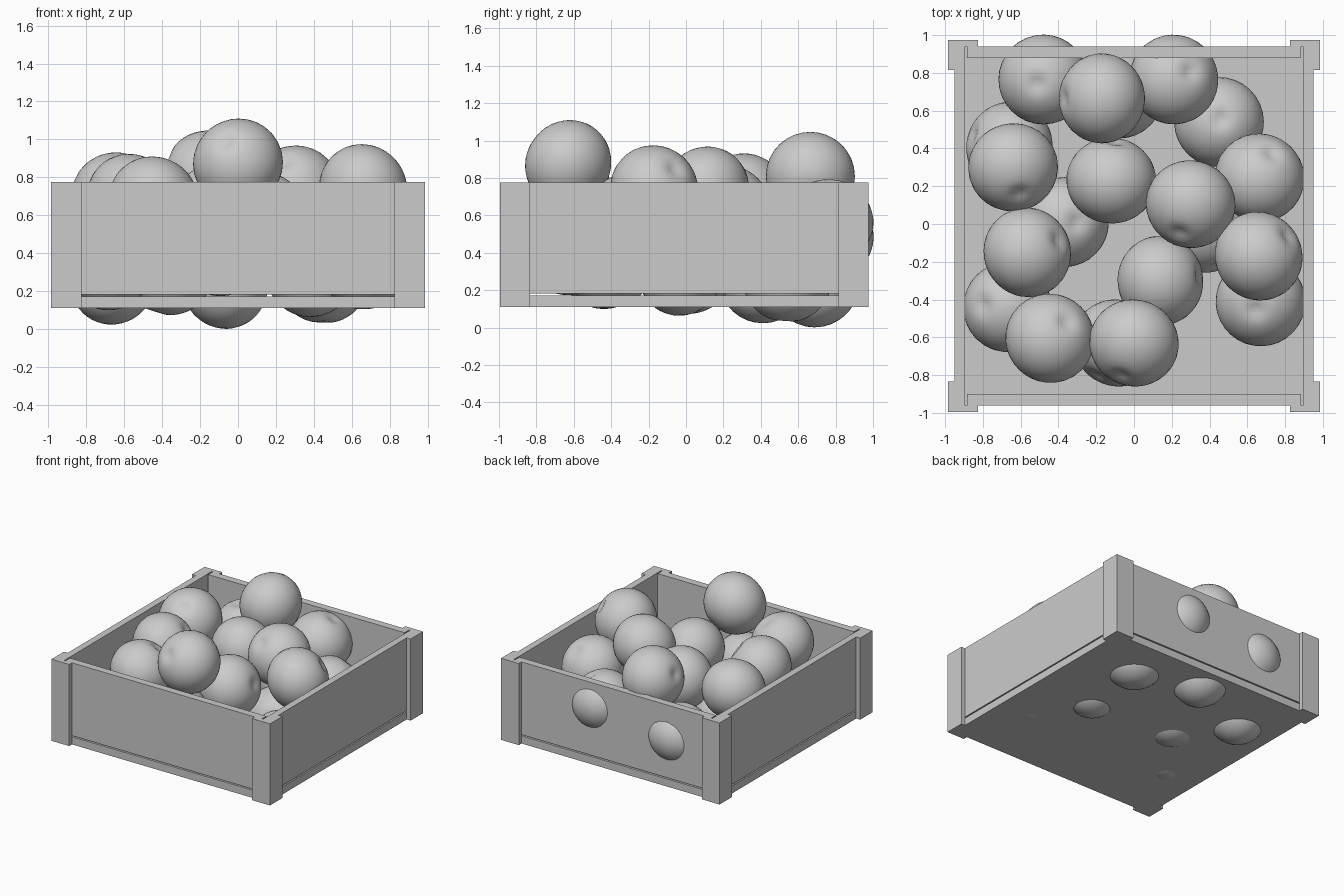
import bpy, bmesh, math
from mathutils import Vector

if "Cube" in bpy.data.objects:
    bpy.data.objects.remove(bpy.data.objects["Cube"])

grey = bpy.data.materials.new("plain_grey")
grey.diffuse_color = (0.6, 0.6, 0.6, 1)
grey.use_nodes = True
grey.node_tree.nodes["Principled BSDF"].inputs["Base Color"].default_value = grey.diffuse_color


def finish(name, bm):
    bmesh.ops.recalc_face_normals(bm, faces=bm.faces)
    me = bpy.data.meshes.new(name)
    bm.to_mesh(me)
    bm.free()
    me.materials.append(grey)
    ob = bpy.data.objects.new(name, me)
    bpy.context.collection.objects.link(ob)
    return ob


def box(name, x0, x1, y0, y1, z0, z1):
    bm = bmesh.new()
    bmesh.ops.create_cube(bm, size=1)
    for v in bm.verts:
        v.co = ((x0 + x1) / 2 + v.co.x * (x1 - x0),
                (y0 + y1) / 2 + v.co.y * (y1 - y0),
                (z0 + z1) / 2 + v.co.z * (z1 - z0))
    return finish(name, bm)


# Crate dimensions; the crate sits slightly forward of centre
CY = -0.01
BOTTOM, FLOOR_TOP, WALL_BOTTOM, RIM = 0.11, 0.172, 0.182, 0.775

# Floor board and four walls, with a thin gap above the floor
box("floor", -0.95, 0.95, CY - 0.95, CY + 0.95, BOTTOM, FLOOR_TOP)
for s, side in ((-1, "left"), (1, "right")):
    xs = sorted((s * 0.895, s * 0.95))
    box(side + "_wall", *xs, CY - 0.95, CY + 0.95, WALL_BOTTOM, RIM)
for s, side in ((-1, "front"), (1, "back")):
    ys = sorted((CY + s * 0.89, CY + s * 0.95))
    box(side + "_wall", -0.885, 0.885, *ys, WALL_BOTTOM, RIM)

# L-shaped corner posts wrapped around the outside
profile = [(0.985, 0.985), (0.985, 0.825), (0.95, 0.825),
           (0.95, 0.95), (0.825, 0.95), (0.825, 0.985)]
for sx in (-1, 1):
    for sy in (-1, 1):
        bm = bmesh.new()
        face = bm.faces.new([bm.verts.new((sx * x, CY + sy * y, BOTTOM))
                             for x, y in profile])
        ext = bmesh.ops.extrude_face_region(bm, geom=[face])
        for v in ext["geom"]:
            if isinstance(v, bmesh.types.BMVert):
                v.co.z = RIM
        finish("corner_post", bm)


def fruit(x, y, z, dx, dy):
    """Slightly flattened ball with a stem dimple towards (dx, dy, up)."""
    bm = bmesh.new()
    bmesh.ops.create_uvsphere(bm, u_segments=32, v_segments=24, radius=1)
    axis = Vector((dx, dy, math.sqrt(max(0, 1 - dx * dx - dy * dy))))
    turn = axis.to_track_quat('Z', 'Y')
    for v in bm.verts:
        n = v.co.normalized()
        t = math.acos(max(-1, min(1, n.z)))
        r = 1 - 0.11 * math.exp(-(t / 0.2) ** 2) - 0.04 * math.exp(-((math.pi - t) / 0.2) ** 2)
        local = Vector((n.x * 0.238, n.y * 0.238, n.z * 0.226)) * r
        v.co = Vector((x, y, z)) + turn @ local
    ob = finish("fruit", bm)
    for p in ob.data.polygons:
        p.use_smooth = True


# Fruit: centre x, y, z and dimple direction x, y
for f in [
    # bottom layer
    (-0.07, 0.69, 0.238, 0.9, -0.3), (-0.66, 0.41, 0.26, -0.9, 0.3),
    (0.45, 0.54, 0.255, 0.05, 0.08), (-0.37, 0.01, 0.30, 0.3, 0.0),
    (0.38, -0.03, 0.30, 0.3, -0.9), (0.67, -0.41, 0.33, -0.12, -0.2),
    (-0.67, -0.44, 0.33, -0.6, 0.05), (-0.09, -0.63, 0.41, -0.5, -0.8),
    # middle layer
    (-0.48, 0.765, 0.48, -0.15, -0.1), (0.21, 0.765, 0.565, 0.4, 0.2),
    (0.665, 0.245, 0.52, 0.3, 0.6), (-0.12, 0.23, 0.63, 0.1, 0.95),
    (0.14, -0.30, 0.59, 0.95, 0.1),
    # top layer
    (-0.64, 0.30, 0.70, 0.16, -0.65), (-0.565, -0.15, 0.69, 0.75, 0.3),
    (-0.445, -0.605, 0.68, 0.4, 0.4), (0.30, 0.105, 0.735, -0.27, -0.7),
    (0.66, -0.17, 0.74, 0.7, 0.5), (-0.17, 0.665, 0.81, -0.93, 0.0),
    (0.0, -0.63, 0.875, -0.3, -0.8),
]:
    fruit(*f)
